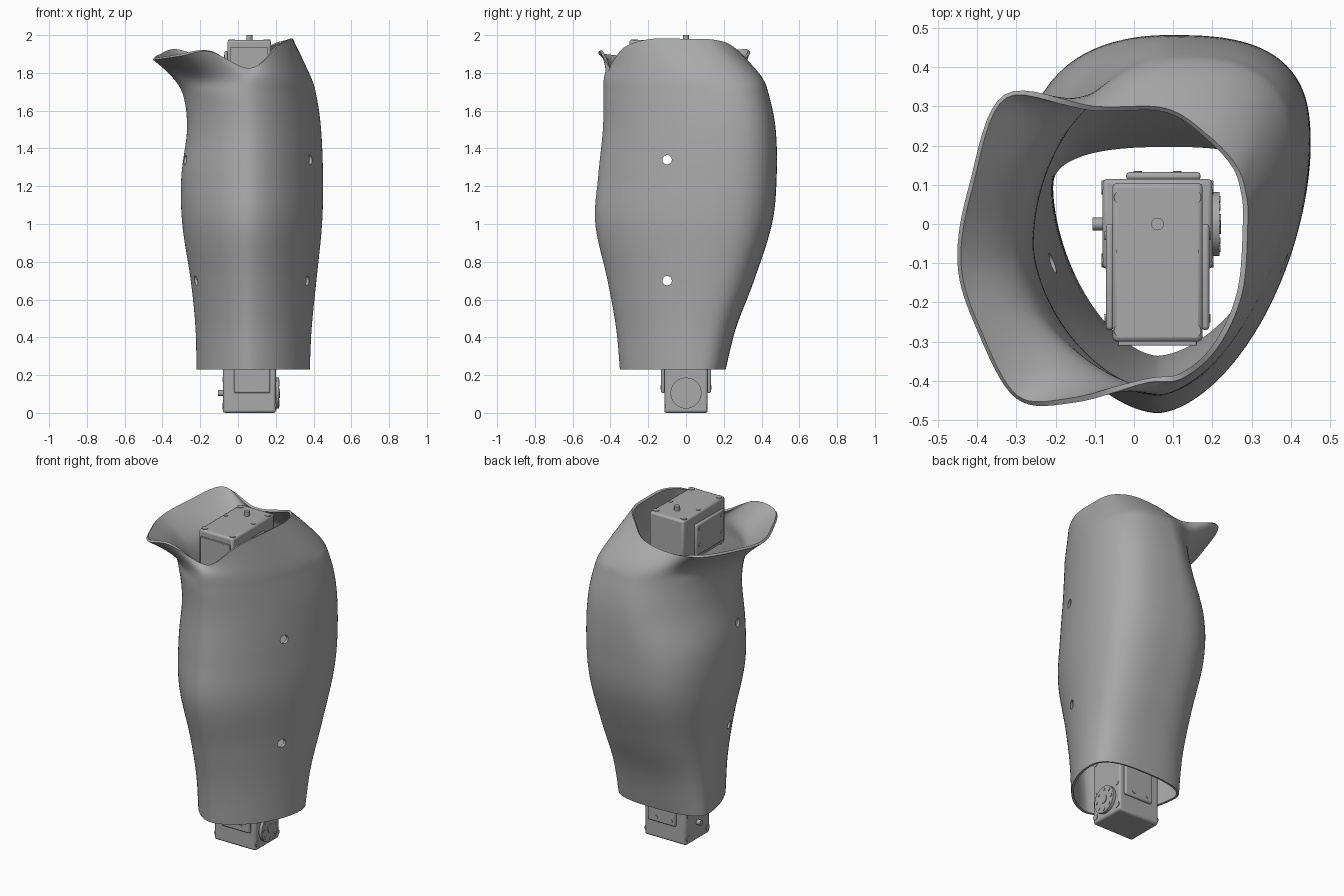
import bpy, bmesh, math
from mathutils import Matrix, Vector

cube = bpy.data.objects.get("Cube")
if cube:
    bpy.data.objects.remove(cube, do_unlink=True)


def material(name, value):
    mat = bpy.data.materials.new(name)
    mat.use_nodes = True
    color = (value, value, value, 1)
    mat.diffuse_color = color
    mat.node_tree.nodes["Principled BSDF"].inputs["Base Color"].default_value = color
    return mat


GREY = material("plain grey", 0.4)


def finish(name, bm, matrix=Matrix(), bevel=0, angle=35):
    bmesh.ops.recalc_face_normals(bm, faces=bm.faces)
    mesh = bpy.data.meshes.new(name)
    bm.to_mesh(mesh)
    bm.free()
    obj = bpy.data.objects.new(name, mesh)
    bpy.context.collection.objects.link(obj)
    obj.matrix_world = matrix
    mesh.materials.append(GREY)
    bpy.ops.object.select_all(action="DESELECT")
    obj.select_set(True)
    bpy.context.view_layer.objects.active = obj
    if bevel:
        mod = obj.modifiers.new("soft edges", "BEVEL")
        mod.width = bevel
        mod.segments = 2
    bpy.ops.object.shade_smooth_by_angle(angle=math.radians(angle))
    return obj


def add_box(bm, low, high):
    low, high = Vector(low), Vector(high)
    size = Matrix.Diagonal((high - low).to_4d())
    size[3][3] = 1
    bmesh.ops.create_cube(bm, size=1, matrix=Matrix.Translation((low + high) / 2) @ size)


def add_cylinder(bm, center, radius, depth, axis="Z", sides=32):
    turn = {"X": Matrix.Rotation(math.pi / 2, 4, "Y"),
            "Y": Matrix.Rotation(math.pi / 2, 4, "X"), "Z": Matrix()}[axis]
    bmesh.ops.create_cone(bm, cap_ends=True, segments=sides, radius1=radius, radius2=radius,
                          depth=depth, matrix=Matrix.Translation(center) @ turn)


def spline(points, t, closed=False):
    """Smooth interpolation through evenly numbered points."""
    i = math.floor(t)
    if not closed:
        i = min(i, len(points) - 2)
    f = t - i

    def at(k):
        if closed:
            return points[k % len(points)]
        return points[max(0, min(k, len(points) - 1))]
    a, b, c, d = at(i - 1), at(i), at(i + 1), at(i + 2)
    return b + (c - a) * f / 2 + (a - b * 2.5 + c * 2 - d / 2) * f * f \
        + (b * 1.5 - c * 1.5 + (d - a) / 2) * f * f * f


# Shell sections: height, left, right, front, back, widest y on each side, corner fullness
SECTIONS = [
    (.23, -.22, .38, -.35, .21, .05, .09, 2.6),
    (.45, -.225, .39, -.37, .265, .07, .08, 2.6),
    (.7, -.25, .415, -.415, .36, .12, .05, 2.6),
    (1, -.295, .445, -.48, .455, .17, 0, 2.7),
    (1.25, -.3, .45, -.465, .48, .2, -.02, 2.5),
    (1.5, -.27, .44, -.44, .475, .2, -.05, 1.9),
    (1.68, -.29, .415, -.437, .44, .17, -.07, 1.7),
    (1.78, -.35, .385, -.433, .4, .1, -.08, 1.8),
]
# Wavy top rim, counter-clockwise from the right side
RIM = [Vector(p) for p in (
    (.29, 0, 1.98), (.285, .08, 1.98), (.26, .15, 1.975), (.19, .225, 1.955),
    (.08, .295, 1.9), (-.1, .3, 1.87), (-.33, .33, 1.915), (-.42, .1, 1.89),
    (-.45, -.1, 1.87), (-.4, -.27, 1.875), (-.3, -.445, 1.89), (-.15, -.455, 1.913),
    (.03, -.405, 1.83), (.12, -.395, 1.85), (.21, -.32, 1.94), (.275, -.18, 1.98))]


def section_point(section, t):
    z, left, right, front, back, y_right, y_left, full = section
    c, s = math.cos(t), math.sin(t)
    x_mid = .09 if s > 0 else .06
    y_mid = y_right if c > 0 else y_left
    if s > 0:
        n = 2.8 if c > 0 else full
    else:
        n = 1.7
    x = x_mid + math.copysign(abs(c) ** (2 / n), c) * abs((right if c > 0 else left) - x_mid)
    y = y_mid + math.copysign(abs(s) ** (2 / n), s) * abs((back if s > 0 else front) - y_mid)
    return Vector((x, y, z))


def make_shell(around=128, up=64):
    bm = bmesh.new()
    columns = []
    for a in range(around):
        t = 2 * math.pi * a / around
        path = [section_point(s, t) for s in SECTIONS]
        path.append(spline(RIM, len(RIM) * a / around, closed=True))
        columns.append([bm.verts.new(spline(path, (len(path) - 1) * k / up))
                        for k in range(up + 1)])
    for a in range(around):
        here, there = columns[a], columns[(a + 1) % around]
        for k in range(up):
            bm.faces.new((here[k], there[k], there[k + 1], here[k + 1]))
    shell = finish("leg_shell", bm)
    wall = shell.modifiers.new("wall", "SOLIDIFY")
    wall.thickness = .014
    wall.offset = -1

    # Mounting holes through both side walls
    bm = bmesh.new()
    for z in (.7, 1.34):
        add_cylinder(bm, (0, -.1, z), .025, 1.4, "X", 24)
    cutter = finish("hole_cutter", bm)
    cutter.hide_render = True
    holes = shell.modifiers.new("holes", "BOOLEAN")
    holes.object = cutter
    holes.solver = "EXACT"
    bpy.context.view_layer.objects.active = shell
    for name in ("wall", "holes"):
        bpy.ops.object.modifier_apply(modifier=name)
    bpy.data.objects.remove(cutter, do_unlink=True)
    bpy.ops.object.select_all(action="DESELECT")
    shell.select_set(True)
    bpy.ops.object.shade_smooth_by_angle(angle=math.radians(40))


def make_motor(prefix, matrix):
    # Case with raised covers on both flanks
    bm = bmesh.new()
    add_box(bm, (-.115, -.3, -.14), (.115, .105, .14))
    finish(prefix + "_motor_case", bm, matrix, .012)
    bm = bmesh.new()
    for side in (-1, 1):
        add_box(bm, (side * .122 - .01, -.27, -.08), (side * .122 + .01, 0, .11))
    finish(prefix + "_motor_covers", bm, matrix, .008)
    bm = bmesh.new()
    add_box(bm, (-.1, .1, -.12), (.1, .105, .12))
    add_box(bm, (-.1, -.31, -.1), (.1, -.295, .1))
    finish(prefix + "_motor_end_plates", bm, matrix, .004)

    # Output disc with a ring of bolts, and the small axle opposite
    bm = bmesh.new()
    add_cylinder(bm, (0, 0, .147), .082, .022)
    add_cylinder(bm, (0, 0, .158), .025, .008)
    for k in range(8):
        a = math.pi * k / 4
        add_cylinder(bm, (.062 * math.cos(a), .062 * math.sin(a), .158), .009, .006, sides=12)
    finish(prefix + "_motor_disc", bm, matrix)
    bm = bmesh.new()
    add_cylinder(bm, (0, 0, -.15), .016, .031)
    finish(prefix + "_motor_axle", bm, matrix)

    # Screws on the two wide faces and on the covers
    bm = bmesh.new()
    for x in (-.093, .093):
        for y in (-.272, -.07, .068):
            for z in (-.14, .14):
                add_cylinder(bm, (x, y, z), .012 if y == -.07 else .018, .006, sides=16)
        side = math.copysign(.132, x)
        for y in (-.24, -.03):
            for z in (-.05, .05):
                add_cylinder(bm, (side, y, z), .011, .006, "X", 16)
    finish(prefix + "_motor_screws", bm, matrix)


make_shell()
make_motor("upper", Matrix.Translation((.06, 0, 1.835)) @ Matrix.Rotation(math.pi, 4, "Y"))
ankle = Matrix(((0, 0, 1, .06), (-1, 0, 0, 0), (0, -1, 0, .105), (0, 0, 0, 1)))
make_motor("lower", ankle)
